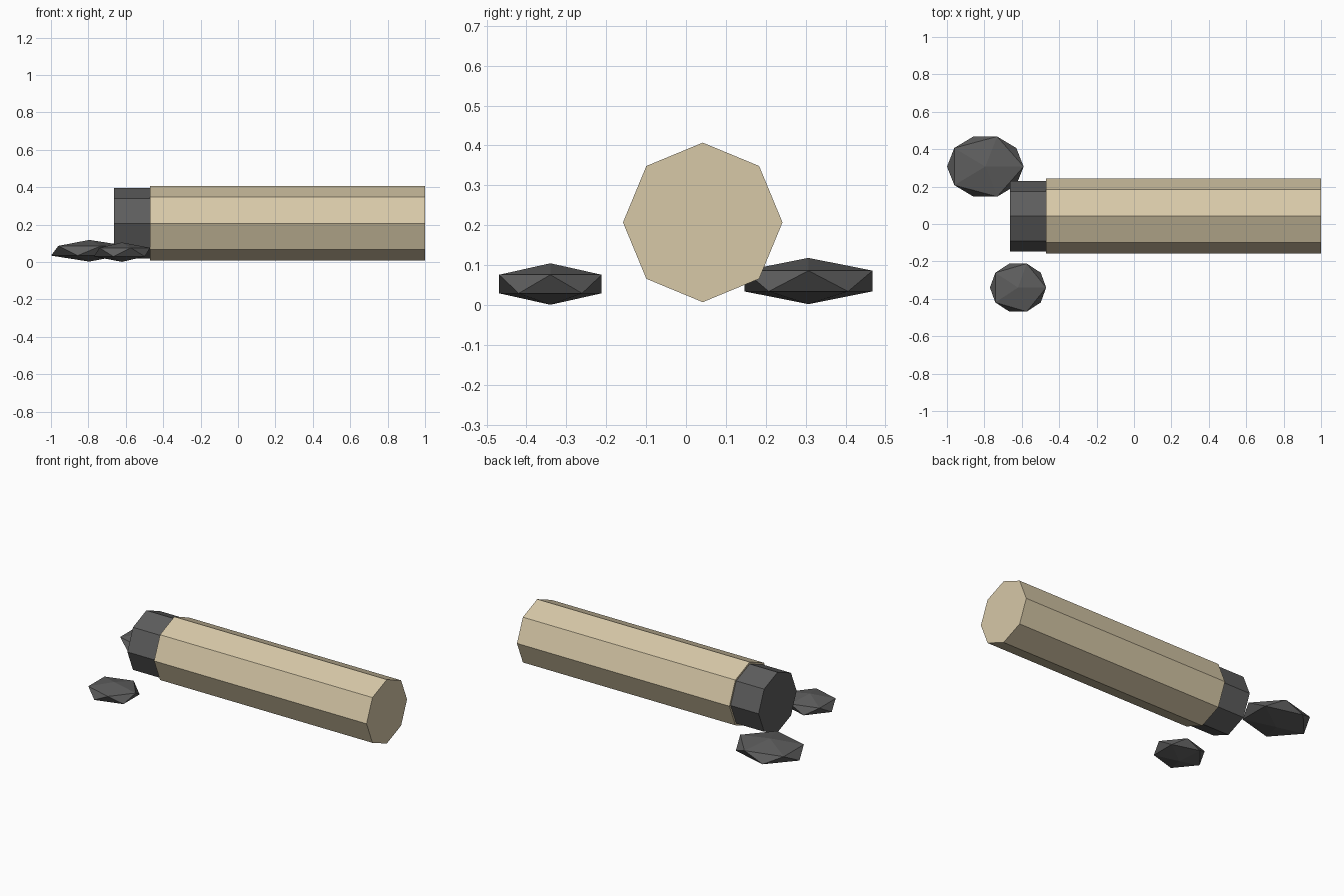
import bpy
from math import pi

if "Cube" in bpy.data.objects:
    bpy.data.objects.remove(bpy.data.objects["Cube"])


def material(name, rgb):
    m = bpy.data.materials.new(name)
    m.diffuse_color = (*rgb, 1)
    m.use_nodes = True
    m.node_tree.nodes["Principled BSDF"].inputs["Base Color"].default_value = m.diffuse_color
    return m


wood = material("pale_wood", (0.68, 0.58, 0.39))
char = material("charcoal", (0.11, 0.11, 0.11))
AXIS_Y, AXIS_Z = 0.042, 0.207


def octagon_bar(name, x0, x1, radius, mat):
    # eight-sided bar lying along x, with a corner pointing up
    bpy.ops.mesh.primitive_cylinder_add(
        vertices=8, radius=radius, depth=x1 - x0,
        location=((x0 + x1) / 2, AXIS_Y, AXIS_Z), rotation=(0, pi / 2, 0))
    ob = bpy.context.object
    ob.name = name
    ob.data.materials.append(mat)


def coal(name, location, scale):
    # flattened twenty-sided lump
    bpy.ops.mesh.primitive_ico_sphere_add(subdivisions=1, radius=1, location=location)
    ob = bpy.context.object
    ob.name = name
    ob.scale = scale
    ob.data.materials.append(char)


# Log and its burnt end
octagon_bar("log", -0.47, 1.0, 0.2, wood)
octagon_bar("burnt_end", -0.663, -0.45, 0.188, char)

# Loose coals on the ground
coal("large_coal", (-0.795, 0.307, 0.06), (0.229, 0.189, 0.058))
coal("small_coal", (-0.62, -0.34, 0.0525), (0.168, 0.151, 0.052))
